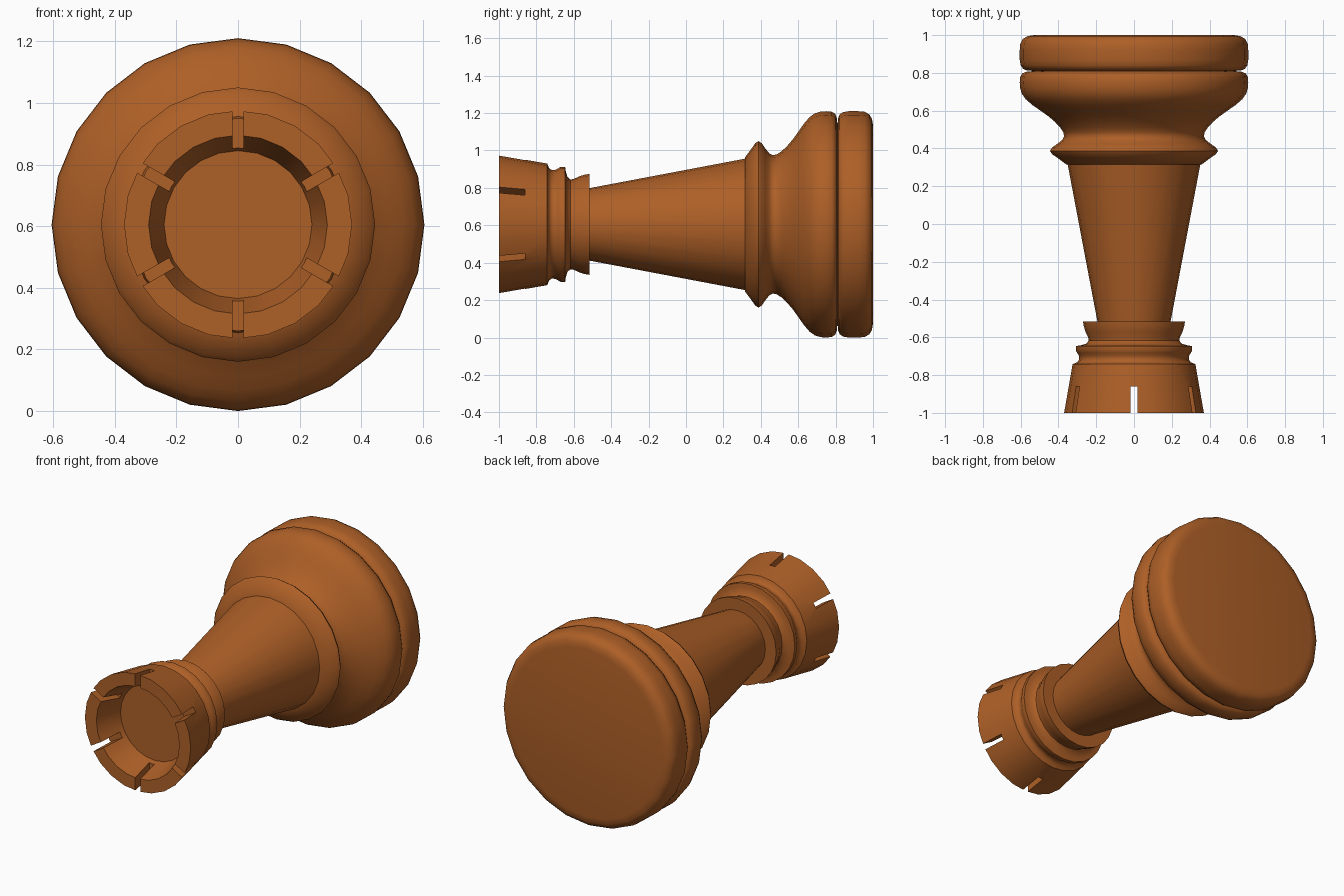
import bpy, bmesh, math
from mathutils import Matrix, Vector

if "Cube" in bpy.data.objects:
    bpy.data.objects.remove(bpy.data.objects["Cube"])

SIDES, CZ = 24, 0.605   # lathe sides, height of the lying axis

mat = bpy.data.materials.new("wood_brown")
mat.diffuse_color = (0.42, 0.115, 0.02, 1)
mat.use_nodes = True
mat.node_tree.nodes["Principled BSDF"].inputs["Base Color"].default_value = mat.diffuse_color


def lathe(name, profile):
    """Revolve (y, radius) points around the lying y axis; radius 0 makes a pole."""
    bm = bmesh.new()
    rings = []
    for y, r in profile:
        if r == 0:
            rings.append([bm.verts.new((0, y, CZ))] * SIDES)
        else:
            rings.append([bm.verts.new((r * math.cos(a), y, CZ + r * math.sin(a)))
                          for a in (2 * math.pi * i / SIDES for i in range(SIDES))])
    for p, q in zip(rings, rings[1:]):
        for i in range(SIDES):
            j = (i + 1) % SIDES
            bm.faces.new(list(dict.fromkeys((p[i], p[j], q[j], q[i]))))
    bmesh.ops.recalc_face_normals(bm, faces=bm.faces)
    return finish(name, bm)


def finish(name, bm):
    me = bpy.data.meshes.new(name)
    bm.to_mesh(me)
    bm.free()
    me.materials.append(mat)
    ob = bpy.data.objects.new(name, me)
    bpy.context.collection.objects.link(ob)
    return ob


def activate(ob):
    bpy.ops.object.select_all(action='DESELECT')
    ob.select_set(True)
    bpy.context.view_layer.objects.active = ob


# Base: foot disc, groove, bulging ring, waist and collar
base = lathe("base", [
    (1.0, 0), (1.0, 0.53), (0.994, 0.565), (0.98, 0.588), (0.955, 0.602), (0.92, 0.605),
    (0.87, 0.605), (0.84, 0.60), (0.822, 0.588), (0.814, 0.57), (0.81, 0.53),
    (0.806, 0.57), (0.798, 0.59), (0.78, 0.602), (0.75, 0.605), (0.72, 0.603),
    (0.69, 0.594), (0.66, 0.573), (0.63, 0.538), (0.60, 0.495), (0.57, 0.453),
    (0.54, 0.418), (0.51, 0.39), (0.485, 0.374), (0.465, 0.37), (0.445, 0.38),
    (0.425, 0.405), (0.405, 0.434), (0.387, 0.445), (0.37, 0.434), (0.35, 0.405),
    (0.315, 0.358), (0.315, 0)])

# Tapered shaft
shaft = lathe("shaft", [(0.32, 0.352), (-0.52, 0.193)])

# Crown: neck rings, flared wall and hollow cup
crown = lathe("crown", [
    (-0.515, 0), (-0.515, 0.27), (-0.54, 0.266), (-0.57, 0.257), (-0.60, 0.243),
    (-0.618, 0.24), (-0.634, 0.254), (-0.643, 0.285), (-0.646, 0.308), (-0.67, 0.308),
    (-0.683, 0.30), (-0.70, 0.291), (-0.717, 0.29), (-0.732, 0.30), (-0.742, 0.325),
    (-1.0, 0.37), (-1.0, 0.29), (-0.83, 0.24), (-0.83, 0)])

# Six slots cut through the crown wall
bm = bmesh.new()
for k in range(6):
    m = (Matrix.Translation((0, 0, CZ)) @ Matrix.Rotation(k * math.pi / 3, 4, 'Y')
         @ Matrix.Translation((0, -0.96, 0.33)) @ Matrix.Diagonal((0.036, 0.20, 0.24, 1)))
    bmesh.ops.create_cube(bm, size=1, matrix=m)
cutter = finish("slot_cutter", bm)
cutter.hide_render = True

activate(crown)
mod = crown.modifiers.new("slots", 'BOOLEAN')
mod.operation = 'DIFFERENCE'
mod.solver = 'EXACT'
mod.object = cutter
bpy.ops.object.modifier_apply(modifier=mod.name)
bpy.data.objects.remove(cutter, do_unlink=True)

# Smooth shading with sharp rims
for ob in (base, shaft, crown):
    activate(ob)
    bpy.ops.object.shade_smooth_by_angle(angle=math.radians(42))
